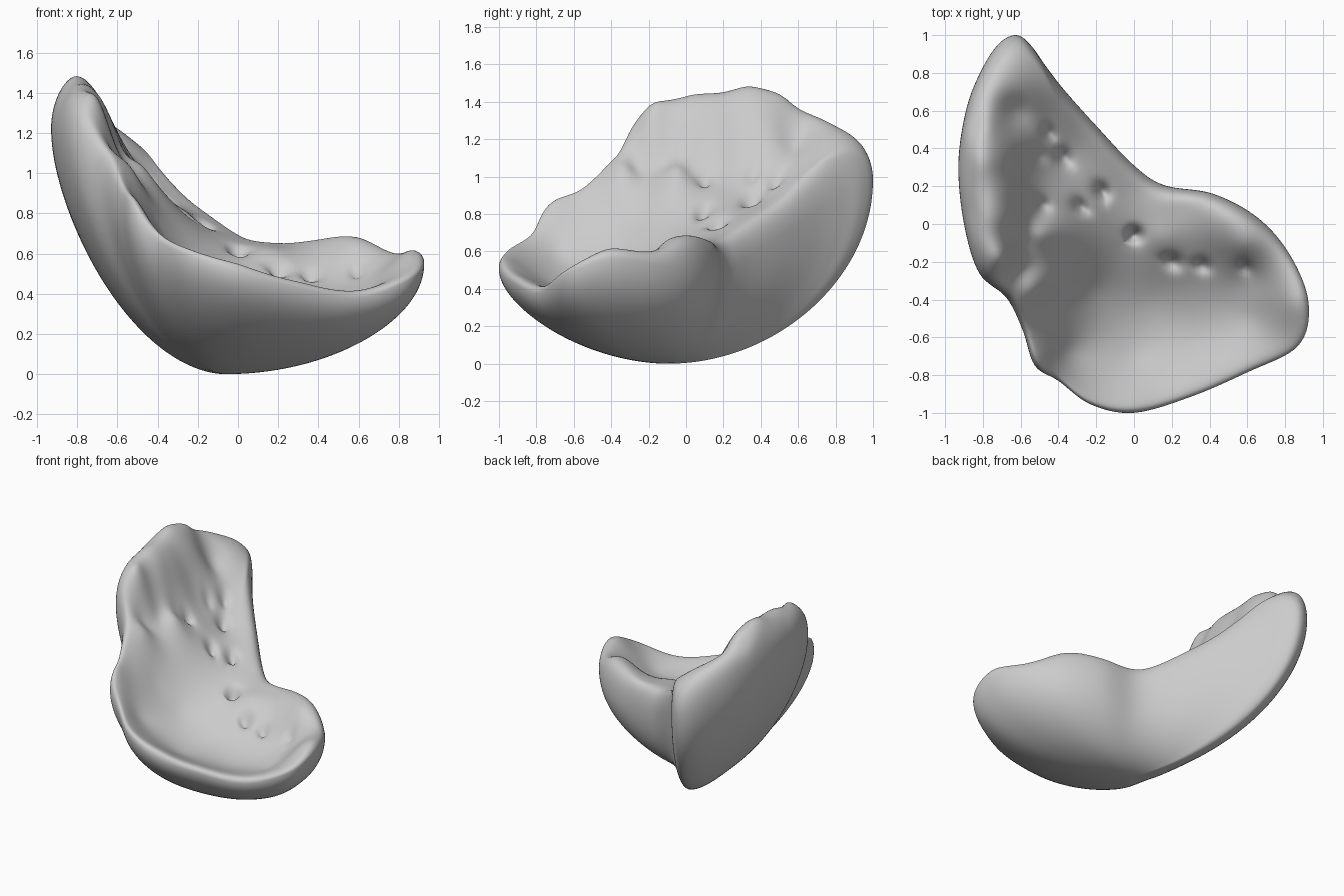
import bpy, bmesh, math
from mathutils import Vector

if "Cube" in bpy.data.objects:
    bpy.data.objects.remove(bpy.data.objects["Cube"])

CENTRE = Vector((-0.06, -0.1))
STEPS, RINGS = 8, 56

# Widest contour: x, y, z and how straight the wall runs down to the base
OUTLINE = [
    (-0.62, 1.00, 0.98, 0.0), (-0.545, 0.945, 0.96, 0.0), (-0.47, 0.84, 0.90, 0.0),
    (-0.37, 0.71, 0.82, 0.0), (-0.20, 0.52, 0.70, 0.0), (0.00, 0.31, 0.56, 0.0),
    (0.16, 0.205, 0.48, 0.0), (0.42, 0.16, 0.48, 0.0), (0.66, 0.03, 0.49, 0.0),
    (0.83, -0.17, 0.53, 0.0), (0.925, -0.42, 0.56, 0.03), (0.87, -0.645, 0.48, 0.05),
    (0.60, -0.785, 0.38, 0.1), (0.30, -0.915, 0.43, 0.2), (0.00, -1.00, 0.50, 0.3),
    (-0.23, -0.955, 0.58, 0.3), (-0.40, -0.83, 0.66, 0.3), (-0.525, -0.75, 0.76, 0.3),
    (-0.59, -0.56, 0.84, 0.3), (-0.675, -0.39, 0.98, 0.33), (-0.82, -0.26, 1.15, 0.35),
    (-0.90, 0.00, 1.20, 0.35), (-0.93, 0.32, 1.22, 0.35), (-0.885, 0.62, 1.13, 0.25),
    (-0.80, 0.83, 1.06, 0.1), (-0.71, 0.96, 1.00, 0.05)]

# Heights on the tall lobe and the ridge beside it
LOBE = [
    (-0.81, 0.33, 1.49), (-0.80, 0.05, 1.45), (-0.77, -0.17, 1.41), (-0.79, 0.52, 1.44),
    (-0.89, 0.33, 1.46), (-0.87, 0.05, 1.42), (-0.86, 0.55, 1.38), (-0.72, 0.73, 1.32),
    (-0.63, 0.89, 1.26), (-0.67, -0.31, 1.18), (-0.66, 0.03, 1.33), (-0.73, 0.15, 1.43),
    (-0.66, 0.18, 1.33), (-0.69, -0.18, 1.36), (-0.61, -0.25, 1.08), (-0.66, 0.35, 1.33),
    (-0.58, 0.30, 1.14), (-0.58, 0.10, 1.15), (-0.52, 0.22, 1.04), (-0.53, 0.04, 1.04),
    (-0.59, -0.10, 1.10), (-0.50, 0.75, 1.15), (-0.48, 0.55, 1.04), (-0.35, 0.58, 0.97),
    (-0.49, -0.05, 1.05), (-0.54, -0.33, 1.04), (-0.55, -0.52, 0.94), (-0.49, -0.69, 0.85)]

# Heights on the hilum, front bowl and back lobe
BOWL = [
    (-0.37, 0.36, 0.88), (-0.20, 0.38, 0.82), (-0.40, 0.15, 0.92), (-0.20, 0.15, 0.77),
    (0.00, 0.18, 0.69), (-0.38, -0.15, 0.87), (-0.40, -0.40, 0.75), (-0.22, -0.35, 0.56),
    (-0.35, -0.68, 0.61), (-0.20, -0.85, 0.57), (0.00, -0.93, 0.54), (0.30, -0.86, 0.46),
    (0.58, -0.73, 0.42), (0.80, -0.62, 0.50), (0.86, -0.42, 0.63), (0.75, -0.18, 0.62),
    (0.50, 0.02, 0.70), (0.25, 0.08, 0.65), (0.15, -0.08, 0.62), (0.42, -0.18, 0.53),
    (0.62, -0.27, 0.49), (0.00, -0.10, 0.60), (0.10, -0.40, 0.42), (0.00, -0.70, 0.42),
    (0.35, -0.60, 0.37), (0.62, -0.50, 0.40), (0.58, -0.11, 0.66)]
HEIGHTS = LOBE + BOWL

# Vessel pits along the hilum, then the broad dish: x, y, radius, depth
PITS = [
    (-0.45, 0.48, .035, .06), (-0.37, 0.35, .04, .07), (-0.48, 0.10, .03, .06),
    (-0.17, 0.17, .04, .07), (-0.28, 0.09, .035, .07), (-0.50, 0.36, .03, .04),
    (0.00, -0.06, .04, .08), (0.20, -0.20, .04, .07), (0.36, -0.22, .035, .06),
    (0.59, -0.23, .03, .05), (-0.64, 0.58, .10, .09)]


def kernel(dx, dy):
    return math.sqrt(dx * dx + dy * dy + 0.003)


def solve(rows):
    """Gauss-Jordan elimination on an augmented matrix."""
    n = len(rows)
    for c in range(n):
        p = max(range(c, n), key=lambda r: abs(rows[r][c]))
        rows[c], rows[p] = rows[p], rows[c]
        for r in range(n):
            if r != c:
                f = rows[r][c] / rows[c][c]
                rows[r] = [a - f * b for a, b in zip(rows[r], rows[c])]
    return [rows[i][n] / rows[i][i] for i in range(n)]


MEAN = 0.8
weights = solve([[kernel(a[0] - b[0], a[1] - b[1]) for b in HEIGHTS] + [a[2] - MEAN]
                 for a in HEIGHTS])


def upper_height(x, y):
    z = MEAN + sum(w * kernel(x - p[0], y - p[1]) for w, p in zip(weights, HEIGHTS))
    for px, py, r, d in PITS:
        z -= d * math.exp(-((x - px) ** 2 + (y - py) ** 2) / (r * r))
    return z


def smooth_loop(points, steps):
    """Closed Catmull-Rom curve through the points."""
    n, out = len(points), []
    for i in range(n):
        a, b, c, d = (points[(i + k) % n] for k in (-1, 0, 1, 2))
        for s in range(steps):
            t = s / steps
            out.append([0.5 * (2 * q + (r - p) * t + (2 * p - 5 * q + 4 * r - u) * t * t
                               + (3 * q - p - 3 * r + u) * t ** 3)
                        for p, q, r, u in zip(a, b, c, d)])
    return out


def averaged(loop, reach):
    """Loop with its notches softened by a moving average."""
    n = len(loop)
    return [[sum(loop[(i + k) % n][c] for k in range(-reach, reach + 1)) / (2 * reach + 1)
             for c in range(4)] for i in range(n)]


def lower_point(rim, soft, s):
    """Underside: notches in the rim fade out towards the base."""
    x, y, z, k = (b + (a - b) * s ** 3 for a, b in zip(rim, soft))
    p = CENTRE.lerp(Vector((x, y)), s)
    f = k * s ** 1.6 + (1 - k) * (1 - math.sqrt(max(0, 1 - s * s)))
    return (p.x, p.y, z * f)


def upper_point(rim, s):
    """Upper side: broad rounding at the back and lobe, a thin lip at the front."""
    x, y, z, k = rim
    p = CENTRE.lerp(Vector((x, y)), s)
    power = max(8, 9 + 90 * min(k, 0.3) - 400 * max(k - 0.3, 0))
    f = math.sqrt(max(0, 1 - s ** power))
    return (p.x, p.y, z + (upper_height(p.x, p.y) - z) * f)


rim = smooth_loop(OUTLINE, STEPS)
soft_rim = averaged(averaged(rim, 9), 6)
count = len(rim)
bm = bmesh.new()
fractions = [math.sin(math.pi / 2 * i / RINGS) for i in range(1, RINGS)]

# Rings run from the underside pole, over the rim, to the upper pole
rings = [[bm.verts.new(lower_point(r, q, s)) for r, q in zip(rim, soft_rim)]
         for s in fractions]
rings.append([bm.verts.new(r[:3]) for r in rim])
rings += [[bm.verts.new(upper_point(r, s)) for r in rim] for s in reversed(fractions)]
base = bm.verts.new((CENTRE.x, CENTRE.y, 0))
crown = bm.verts.new((CENTRE.x, CENTRE.y, upper_height(*CENTRE)))

for lo, hi in zip(rings, rings[1:]):
    for i in range(count):
        j = (i + 1) % count
        bm.faces.new((lo[i], lo[j], hi[j], hi[i]))
for i in range(count):
    j = (i + 1) % count
    bm.faces.new((base, rings[0][j], rings[0][i]))
    bm.faces.new((crown, rings[-1][i], rings[-1][j]))
bmesh.ops.recalc_face_normals(bm, faces=bm.faces)
for f in bm.faces:
    f.smooth = True

mesh = bpy.data.meshes.new("organ_body")
bm.to_mesh(mesh)
bm.free()
body = bpy.data.objects.new("organ_body", mesh)
bpy.context.collection.objects.link(body)

# Soften the modelled surface slightly
soften = body.modifiers.new("soften", 'SMOOTH')
soften.factor = 0.5
soften.iterations = 3
